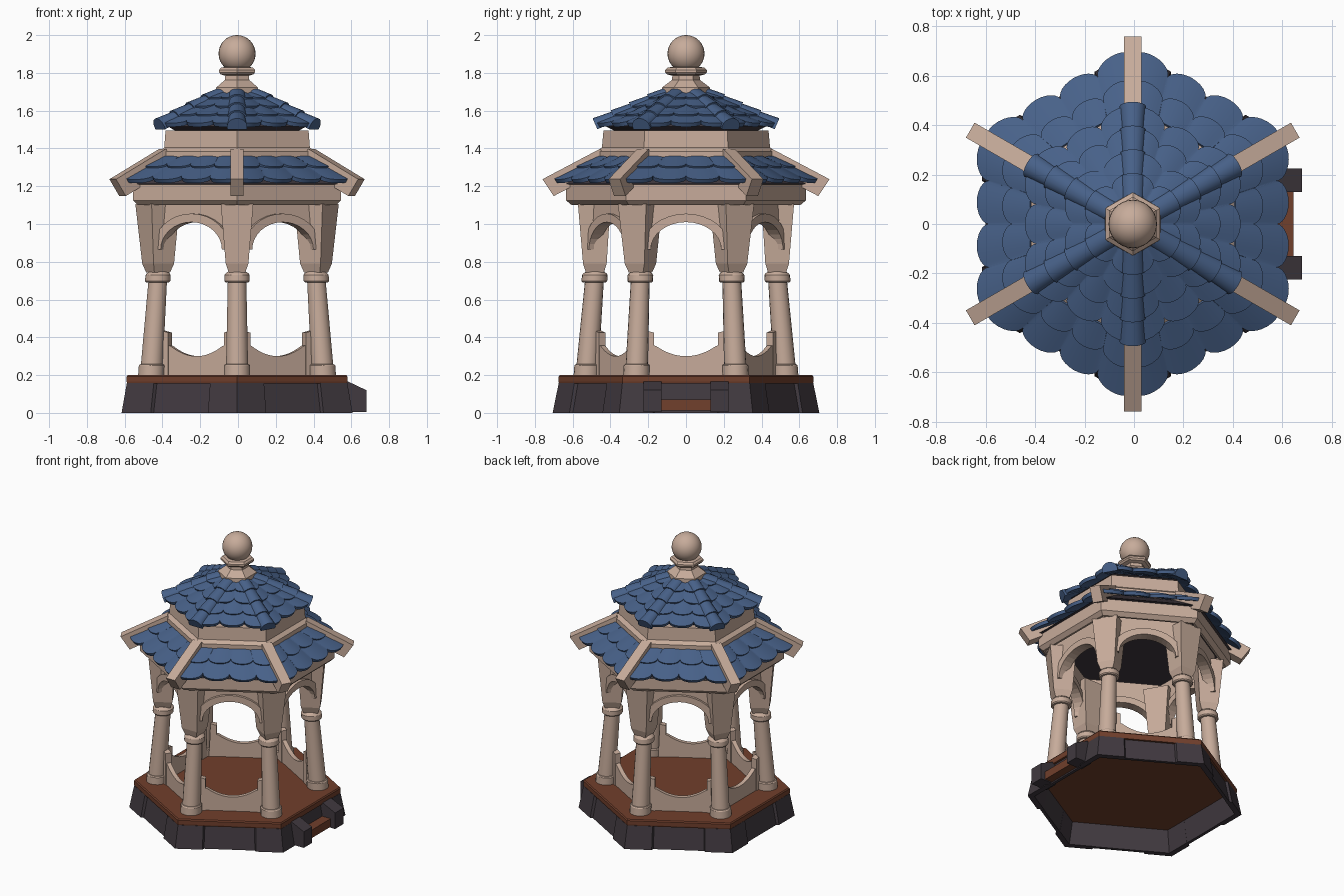
import bpy, bmesh, math
from mathutils import Matrix, Vector

if "Cube" in bpy.data.objects:
    bpy.data.objects.remove(bpy.data.objects["Cube"])

CX = -0.005          # tower axis; the step makes up the difference on the right
C30 = math.cos(math.radians(30))

def material(name, rgb):
    m = bpy.data.materials.new(name)
    m.diffuse_color = (*rgb, 1)
    m.use_nodes = True
    m.node_tree.nodes["Principled BSDF"].inputs["Base Color"].default_value = m.diffuse_color
    return m

BEIGE = material("pale stone", (0.57, 0.41, 0.325))
BLUE = material("blue tile", (0.064, 0.12, 0.25))
BROWN = material("brown wood", (0.165, 0.05, 0.025))
DARK = material("dark stone", (0.052, 0.041, 0.05))

def add(name, verts, faces, mat, ang=0, smooth=0):
    """Mesh object; local x = outward, y = sideways, turned by ang degrees."""
    me = bpy.data.meshes.new(name)
    me.from_pydata([Vector(v) for v in verts], [], faces)
    me.transform(Matrix.Translation((CX, 0, 0)) @ Matrix.Rotation(math.radians(ang), 4, 'Z'))
    bm = bmesh.new()
    bm.from_mesh(me)
    bmesh.ops.recalc_face_normals(bm, faces=bm.faces)
    bm.to_mesh(me)
    bm.free()
    me.materials.append(mat)
    ob = bpy.data.objects.new(name, me)
    bpy.context.collection.objects.link(ob)
    if smooth:
        bpy.ops.object.select_all(action='DESELECT')
        ob.select_set(True)
        bpy.context.view_layer.objects.active = ob
        bpy.ops.object.shade_smooth_by_angle(angle=math.radians(smooth))
    return ob

def loft(name, rings, mat, ang=0, closed=False, smooth=0):
    """Skin rings of equal size; capped at the ends or closed into a loop."""
    n, m = len(rings[0]), len(rings)
    verts = [v for r in rings for v in r]
    faces = []
    for k in range(m if closed else m - 1):
        a, b = k * n, (k + 1) % m * n
        faces += [(a + i, a + (i + 1) % n, b + (i + 1) % n, b + i) for i in range(n)]
    if not closed:
        faces += [tuple(range(n)), tuple(range((m - 1) * n, m * n))]
    return add(name, verts, faces, mat, ang, smooth)

def circle(r, z, n, phase=30, off=0):
    return [(off + r * math.cos(math.radians(phase + 360 * i / n)),
             r * math.sin(math.radians(phase + 360 * i / n)), z) for i in range(n)]

def hexa(name, profile, mat, closed=False):
    return loft(name, [circle(r, z, 6) for r, z in profile], mat, closed=closed)

def along_side(name, pts, t0, t1, ang, mat):      # (outward, z) outline, sideways depth
    return loft(name, [[(r, t, z) for r, z in pts] for t in (t0, t1)], mat, ang)

def along_out(name, pts, r0, r1, ang, mat):       # (sideways, z) outline, outward depth
    return loft(name, [[(r, t, z) for t, z in pts] for r in (r0, r1)], mat, ang)

def arc(a, b, z, n=16):
    return [(a * math.cos(math.pi * i / n), z + b * math.sin(math.pi * i / n)) for i in range(n + 1)]

CORNERS = [30 + 60 * k for k in range(6)]
SIDES = [60 * k for k in range(6)]

# --- base, floor and step
hexa("base_wall", [(0.688, 0), (0.655, 0.155), (0.63, 0.155), (0.663, 0)], DARK, closed=True)
hexa("floor", [(0.672, 0.155), (0.675, 0.165), (0.675, 0.192), (0.668, 0.2)], BROWN)

def corner_plan(R, L, z):
    q = R - 0.045
    side = lambda c, s: (c - 0.5 * L, s * C30 * L, z)
    return [(R, 0, z), side(R, 1), side(q, 1), (q, 0, z), side(q, -1), side(R, -1)]

for a in CORNERS:
    loft("base_corner_stone", [corner_plan(0.706, 0.178, 0), corner_plan(0.674, 0.165, 0.157)], DARK, a)
for s in (-1, 1):
    along_side("step_cheek", [(0.56, 0.005), (0.685, 0.005), (0.685, 0.12), (0.59, 0.165), (0.56, 0.165)],
               s * 0.13, s * 0.225, 0, DARK)
along_side("step_tread", [(0.57, 0.012), (0.65, 0.012), (0.65, 0.07), (0.57, 0.07)], -0.13, 0.13, 0, BROWN)

# --- leaning columns with flared brackets
for a in CORNERS:
    prof = [(0.070, 0.19), (0.070, 0.25), (0.065, 0.257), (0.059, 0.258), (0.050, 0.69), (0.062, 0.691),
            (0.068, 0.698), (0.068, 0.729), (0.062, 0.738), (0.048, 0.748)]
    loft("column", [circle(r, z, 18, 0, 0.525 - 0.08 * (z - 0.2)) for r, z in prof], BEIGE, a, smooth=25)
    sec = [(0.435, 0.53, 0.043, 0.742), (0.42, 0.545, 0.06, 0.79), (0.40, 0.572, 0.086, 1.105)]
    loft("column_bracket", [[(r0, -w, z), (r1, -w, z), (r1, w, z), (r0, w, z)]
                            for r0, r1, w, z in sec], BEIGE, a)

# --- arches and railings between the columns
for a in SIDES:
    along_out("arch_panel", [(0.25, 0.87), (0.25, 1.17), (-0.25, 1.17), (-0.25, 0.87)]
              + arc(0.20, 0.155, 0.87)[::-1], 0.43, 0.465, a, BEIGE)
    along_out("arch_trim", arc(0.235, 0.19, 0.865) + arc(0.187, 0.145, 0.865)[::-1],
              0.415, 0.485, a, BEIGE)
    if a:   # the stepped side stays open
        dip = [(t / 50, 0.30 + 0.055 * (t / 8) ** 2) for t in range(-8, 9)]
        along_out("railing", [(-0.21, 0.195), (-0.21, 0.36)] + dip + [(0.21, 0.36), (0.21, 0.195)],
                  0.40, 0.43, a, BEIGE)
        for s in (-1, 1):
            along_out("railing_post", [(s * 0.17, 0.195), (s * 0.17, 0.425), (s * 0.21, 0.435),
                                       (s * 0.22, 0.195)], 0.395, 0.435, a, BEIGE)

# --- beam ring, ceiling, roof decks and drum
hexa("beam_ring", [(0.59, 1.10), (0.605, 1.10), (0.635, 1.125), (0.635, 1.21), (0.585, 1.21)], BEIGE, closed=True)
hexa("ceiling", [(0.61, 1.195), (0.61, 1.205)], DARK)
hexa("lower_roof_deck", [(0.60, 1.205), (0.655, 1.212), (0.46, 1.335)], DARK)
hexa("drum", [(0.475, 1.345), (0.475, 1.385), (0.445, 1.405), (0.437, 1.495)], BEIGE)
hexa("upper_roof_deck", [(0.38, 1.495), (0.42, 1.515), (0.10, 1.68)], DARK)

# --- corner rafters of the lower roof
for a in CORNERS:
    along_side("corner_rafter", [(0.76, 1.237), (0.70, 1.148), (0.45, 1.28), (0.42, 1.36), (0.455, 1.398)],
               -0.035, 0.035, a, BEIGE)

# --- scalloped roof tiles
def tile_roof(name, r0, z0, r1, z1, counts, overlap):
    """Rows from eave (apothem r0, z0) to top (r1, z1); counts = tiles per side."""
    slope = Vector((r0 - r1, z0 - z1)).normalized()
    nrm = Vector((-slope.y, slope.x))
    length = math.hypot(r0 - r1, z0 - z1)
    step, N, th = length / len(counts), 12, 0.023
    for a in SIDES:
        verts, faces = [], []
        for row, cnt in enumerate(counts):
            tip = length - row * step
            head = max(tip - step * overlap, 0.0)
            r_tip = r1 + slope.x * tip
            w = 2 * r_tip * math.tan(math.pi / 6) / cnt
            for k in range(cnt):
                base = len(verts)
                for i in range(N + 1):
                    q = math.sin((-1 + 2 * i / N) * math.pi / 2)
                    u = (k + 0.5 - cnt / 2 + q / 2) * w
                    end = tip - 0.3 * w * (1 - math.sqrt(max(0, 1 - q * q)))
                    bow = 0.008 * (1 - q * q)
                    for d, lift in ((head, 0.0), (end, 0.014)):
                        for h in (0, th):
                            p = Vector((r1, z1)) + slope * d + nrm * (lift + h + bow)
                            verts.append((p.x, u * p.x / r_tip if d == head else u, p.y))
                for i in range(N):
                    b, c = base + 4 * i, base + 4 * i + 4
                    faces += [(b + 1, b + 3, c + 3, c + 1), (b, c, c + 2, b + 2),
                              (b + 2, c + 2, c + 3, b + 3), (b, b + 1, c + 1, c)]
                e = base + 4 * N
                faces += [(base, base + 2, base + 3, base + 1), (e, e + 1, e + 3, e + 2)]
        add(name, verts, faces, BLUE, a, smooth=35)

tile_roof("lower_roof_tiles", 0.607, 1.198, 0.40, 1.335, [4, 4], 1.5)
tile_roof("upper_roof_tiles", 0.415, 1.495, 0.09, 1.675, [3, 3, 2, 2], 1.6)

# --- rounded ridge tiles of the upper roof
top, low = Vector((0.09, 0, 1.685)), Vector((0.475, 0, 1.515))
tilt = (low - top).normalized()
up = Vector((-tilt.z, 0, tilt.x))
for a in CORNERS:
    for k in range(4):
        rings = []
        for f, r in ((k / 4 - 0.02, 0.044), ((k + 1) / 4, 0.054)):
            c = top.lerp(low, f)
            rings.append([c + up * (r * math.sin(g) * 0.9) + Vector((0, r * math.cos(g), 0))
                          for g in [math.pi * (i / 10 * 1.2 - 0.1) for i in range(11)]])
        loft("ridge_tile", rings, BLUE, a, smooth=35)

# --- finial
hexa("finial_foot", [(0.13, 1.68), (0.128, 1.722), (0.075, 1.762), (0.072, 1.785),
                     (0.100, 1.792), (0.110, 1.803), (0.110, 1.815), (0.098, 1.828), (0.06, 1.833)], BEIGE)
bpy.ops.mesh.primitive_uv_sphere_add(segments=28, ring_count=16, radius=0.098, location=(CX, 0, 1.902))
ball = bpy.context.object
ball.name = "finial_ball"
ball.data.materials.append(BEIGE)
bpy.ops.object.shade_smooth_by_angle()
